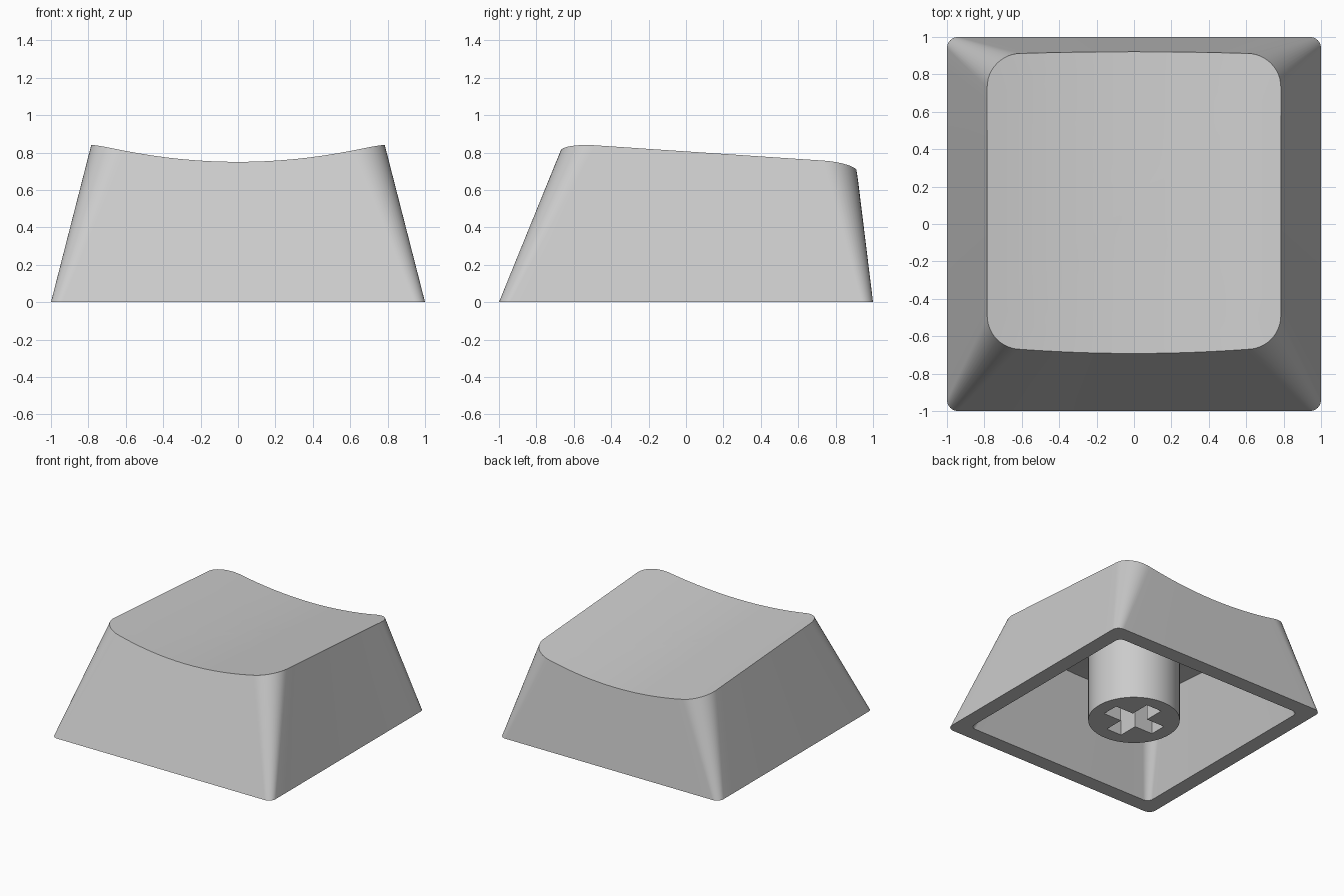
import bpy, bmesh, math

cube = bpy.data.objects.get("Cube")
if cube:
    bpy.data.objects.remove(cube)

plastic = bpy.data.materials.new("light grey plastic")
plastic.use_nodes = True
grey = (0.6, 0.6, 0.6, 1)
plastic.diffuse_color = grey
plastic.node_tree.nodes["Principled BSDF"].inputs["Base Color"].default_value = grey


def finish(bm, name):
    bmesh.ops.recalc_face_normals(bm, faces=bm.faces)
    mesh = bpy.data.meshes.new(name)
    bm.to_mesh(mesh)
    bm.free()
    mesh.materials.append(plastic)
    obj = bpy.data.objects.new(name, mesh)
    bpy.context.collection.objects.link(obj)
    return obj


def smooth(obj):
    bpy.ops.object.select_all(action="DESELECT")
    obj.select_set(True)
    bpy.context.view_layer.objects.active = obj
    bpy.ops.object.shade_smooth_by_angle(angle=math.radians(30))


def dish(x, y):
    """Height of the scooped top, tilted down towards the back."""
    return 0.75 - 0.067 * (y + 0.69) + 0.101 * (x / 0.78) ** 2


def outline(hx, y0, y1, r, bow_front=0.0, bow_back=0.0, arc=12, side=16):
    """Rounded rectangle, optionally bowed outwards at front and back."""
    centres = [(hx - r, y1 - r), (r - hx, y1 - r), (r - hx, y0 + r), (hx - r, y0 + r)]
    pts = []
    for q, (cx, cy) in enumerate(centres):
        for i in range(arc + 1):
            a = math.pi / 2 * (q + i / arc)
            pts.append((cx + r * math.cos(a), cy + r * math.sin(a)))
        # straight run to the start of the next corner
        a = math.pi / 2 * (q + 1)
        nx, ny = centres[(q + 1) % 4]
        ex, ey = nx + r * math.cos(a), ny + r * math.sin(a)
        sx, sy = pts[-1]
        for i in range(1, side):
            t = i / side
            x, y = sx + (ex - sx) * t, sy + (ey - sy) * t
            swell = 4 * t * (1 - t)
            if q == 0:
                y += bow_back * swell
            elif q == 2:
                y -= bow_front * swell
            pts.append((x, y))
    return pts


def bridge(bm, a, b):
    n = len(a)
    for i in range(n):
        j = (i + 1) % n
        bm.faces.new((a[i], a[j], b[j], b[i]))


def skin(bm, base, top, drop, rings=8):
    """Tapered wall closed by a dished surface; returns the base loop."""
    first = [bm.verts.new((x, y, 0)) for x, y in base]
    loop = first
    cy = 0.12
    for k in range(rings):
        s = 1 - k / rings
        ring = []
        for x, y in top:
            px, py = x * s, cy + (y - cy) * s
            ring.append(bm.verts.new((px, py, dish(px, py) - drop)))
        bridge(bm, loop, ring)
        loop = ring
    centre = bm.verts.new((0, cy, dish(0, cy) - drop))
    for i in range(len(loop)):
        bm.faces.new((loop[i], loop[(i + 1) % len(loop)], centre))
    return first


# Hollow cap: outer skin, inner skin and the flat rim joining them
bm = bmesh.new()
outer = skin(bm, outline(1, -1, 1, 0.06),
             outline(0.785, -0.67, 0.912, 0.18, 0.022, 0.009), 0)
inner = skin(bm, outline(0.875, -0.875, 0.875, 0.05),
             outline(0.695, -0.59, 0.81, 0.12, 0.02, 0.008), 0.1)
bridge(bm, outer, inner)
smooth(finish(bm, "cap_shell"))

# Round stem under the cap
bm = bmesh.new()
bmesh.ops.create_cone(bm, cap_ends=True, segments=64, radius1=0.345, radius2=0.345, depth=0.65)
bmesh.ops.translate(bm, verts=bm.verts, vec=(0, 0, 0.325))
stem = finish(bm, "stem")
bpy.context.view_layer.objects.active = stem

# Cross-shaped socket cut into the stem
for name, hx, hy in (("slot_x", 0.235, 0.07), ("slot_y", 0.07, 0.235)):
    bm = bmesh.new()
    bmesh.ops.create_cube(bm, size=2)
    bmesh.ops.scale(bm, verts=bm.verts, vec=(hx, hy, 0.45))
    cutter = finish(bm, name)
    cutter.hide_render = True
    cut = stem.modifiers.new(name, "BOOLEAN")
    cut.operation = "DIFFERENCE"
    cut.solver = "EXACT"
    cut.object = cutter
    bpy.context.view_layer.update()
    bpy.ops.object.modifier_apply(modifier=cut.name)
    bpy.data.objects.remove(cutter)
smooth(stem)
